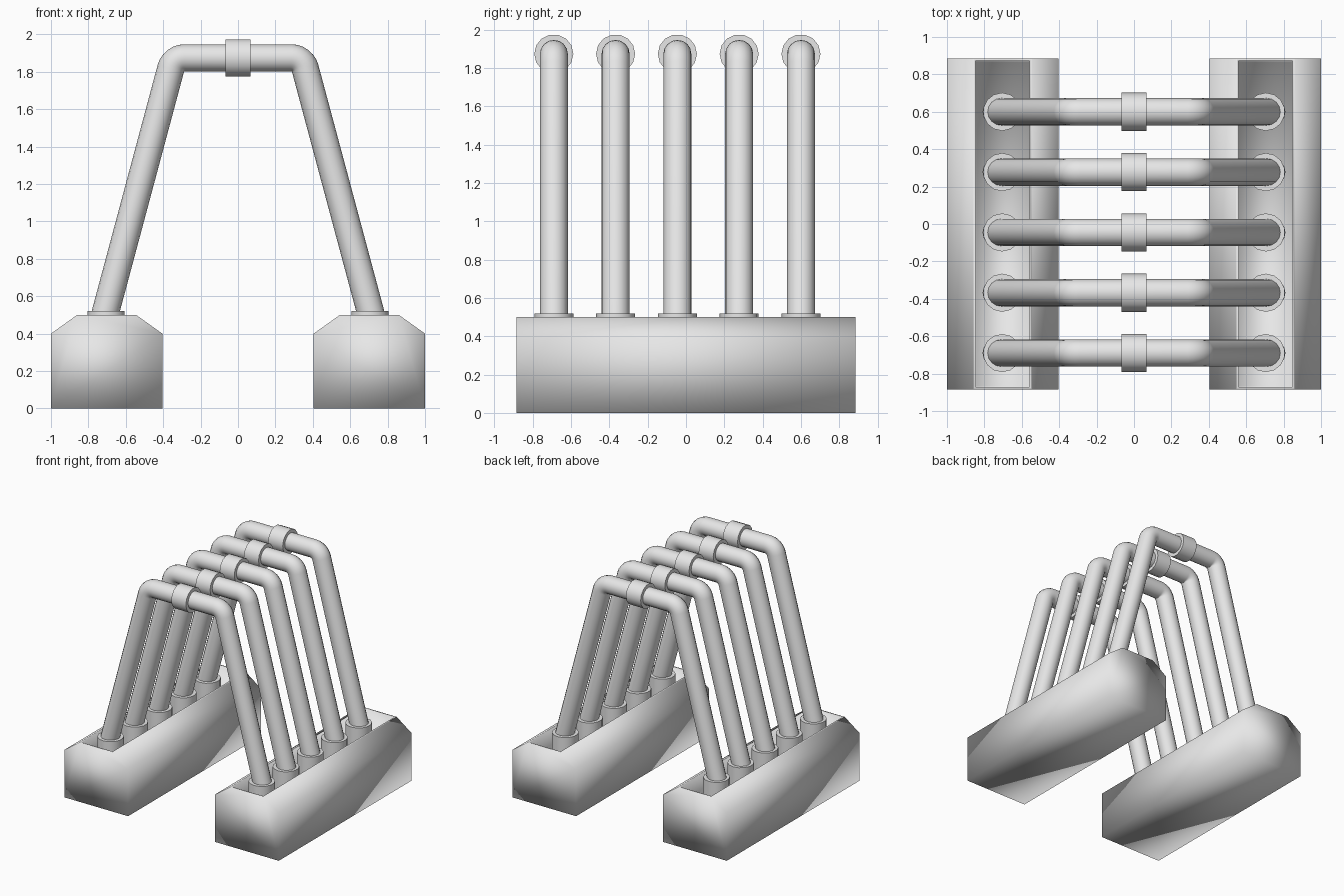
import bpy
import bmesh
from math import cos, sin, radians, pi

cube = bpy.data.objects.get("Cube")
if cube:
    bpy.data.objects.remove(cube, do_unlink=True)

# single material
grey = bpy.data.materials.new("light_grey")
grey.use_nodes = True
colour = (0.8, 0.8, 0.8, 1)
grey.diffuse_color = colour
grey.node_tree.nodes["Principled BSDF"].inputs["Base Color"].default_value = colour

HALF_LENGTH = 0.885
ROWS = [-0.69 + 0.3225 * i for i in range(5)]
FOOT_X = 0.705
TUBE_RADIUS = 0.073
TOP_Z = 1.874


def add_object(name, data, location=(0, 0, 0)):
    obj = bpy.data.objects.new(name, data)
    obj.location = location
    bpy.context.collection.objects.link(obj)
    return obj


def select_only(obj):
    bpy.ops.object.select_all(action="DESELECT")
    obj.select_set(True)
    bpy.context.view_layer.objects.active = obj


def add_mesh(name, bm):
    mesh = bpy.data.meshes.new(name)
    bm.to_mesh(mesh)
    bm.free()
    mesh.materials.append(grey)
    return add_object(name, mesh)


def add_cylinder(name, radius, depth, sides, location, tilt=0):
    bpy.ops.mesh.primitive_cylinder_add(
        vertices=sides, radius=radius, depth=depth,
        location=location, rotation=(0, tilt, 0))
    obj = bpy.context.object
    obj.name = name
    obj.data.materials.append(grey)
    bpy.ops.object.shade_smooth_by_angle(angle=radians(40))
    return obj


# chamfered bases with a sunken trough, softly shaded all over
def add_base(name, side):
    profile = [(0.405, 0), (1, 0), (1, 0.4), (0.86, 0.5), (0.545, 0.5), (0.405, 0.4)]
    bm = bmesh.new()
    end = bm.faces.new([bm.verts.new((side * x, -HALF_LENGTH, z)) for x, z in profile])
    swept = bmesh.ops.extrude_face_region(bm, geom=[end])["geom"]
    bmesh.ops.translate(bm, vec=(0, 2 * HALF_LENGTH, 0),
                        verts=[v for v in swept if isinstance(v, bmesh.types.BMVert)])
    bmesh.ops.recalc_face_normals(bm, faces=bm.faces)
    top = max(bm.faces, key=lambda f: f.calc_center_median().z)
    bmesh.ops.inset_region(bm, faces=[top], thickness=0.018)
    bmesh.ops.inset_region(bm, faces=[top], thickness=0.006, depth=-0.15)
    for face in bm.faces:
        face.smooth = True
    return add_mesh(name, bm)


add_base("left_base", 1)
add_base("right_base", -1)


# bent tube: two leaning legs joined by a level top
def add_tube(name, y):
    bend_x, bend_r, lean = 0.285, 0.077, radians(15)
    bend_z = TOP_Z - bend_r
    half = [(bend_x + bend_r * cos(a), bend_z + bend_r * sin(a))
            for a in (lean + (pi / 2 - lean) * i / 6 for i in range(7))]
    start_x, start_z = half[0]
    drop = start_z - 0.4
    half.insert(0, (start_x + drop * sin(lean) / cos(lean), 0.4))
    path = half + [(-x, z) for x, z in reversed(half)]
    curve = bpy.data.curves.new(name, "CURVE")
    curve.dimensions = "3D"
    curve.bevel_depth = TUBE_RADIUS
    curve.bevel_resolution = 6
    curve.use_fill_caps = True
    curve.materials.append(grey)
    spline = curve.splines.new("POLY")
    spline.points.add(len(path) - 1)
    for point, (x, z) in zip(spline.points, path):
        point.co = (x, 0, z, 1)
    obj = add_object(name, curve, (0, y, 0))
    select_only(obj)
    bpy.ops.object.convert(target="MESH")
    bpy.ops.object.shade_smooth_by_angle(angle=radians(40))


# one tube, clamp and pair of sockets in each row
for i, y in enumerate(ROWS, 1):
    add_tube(f"tube_{i}", y)
    add_cylinder(f"clamp_{i}", 0.102, 0.136, 14, (0, y, TOP_Z), pi / 2)
    for label, side in (("left", 1), ("right", -1)):
        add_cylinder(f"{label}_socket_{i}", 0.102, 0.18, 14, (side * FOOT_X, y, 0.43))
